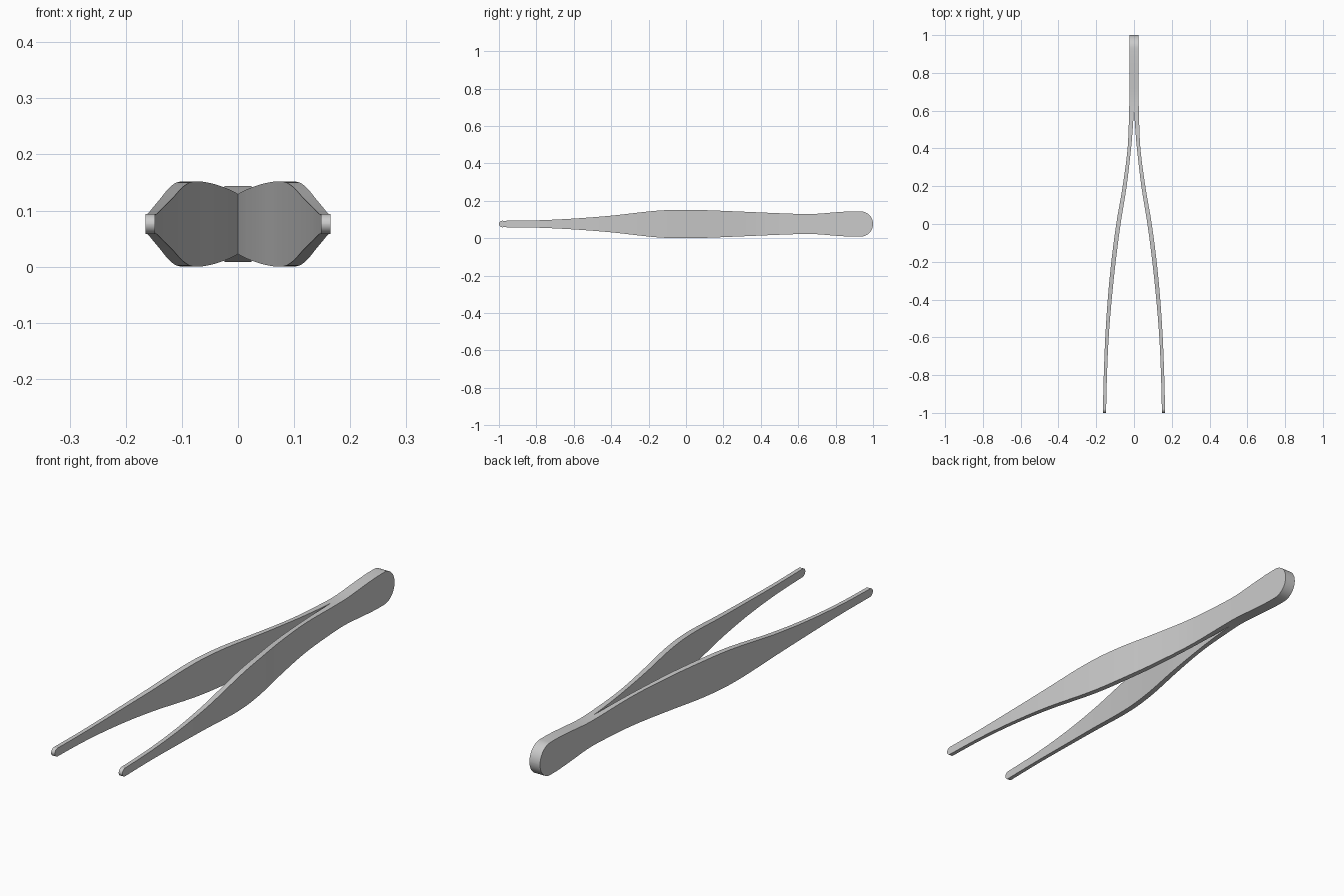
import bpy, bmesh, math

if "Cube" in bpy.data.objects:
    bpy.data.objects.remove(bpy.data.objects["Cube"])

ZC = 0.076      # mid height
SLIT = 0.61     # y where the two arms join
R_END, R_TIP, L_TIP = 0.068, 0.018, 0.022

# profiles as (y, value): blade half height, outer side x, inner side x
HEIGHT = [(-1, .017), (-.8, .0195), (-.6, .029), (-.4, .0445), (-.2, .067), (-.1, .0745),
          (0, .076), (.1, .074), (.3, .066), (.5, .0575), (.64, .053), (.7, .0545),
          (.8, .0625), (.88, .0675), (.932, .068), (1, .068)]
OUTER = [(-1, .165), (-.8, .160), (-.6, .152), (-.4, .139), (-.2, .120), (0, .094),
         (.2, .060), (.4, .034), (.61, .0255), (.7, .0245), (1, .0245)]
INNER = [(-1, .148), (-.8, .143), (-.6, .134), (-.4, .118), (-.2, .097), (0, .071),
         (.2, .039), (.4, .0155), (.5, .007), (SLIT, 0)]


def smooth(pts, y):
    """Cubic interpolation through profile points."""
    y = min(max(y, pts[0][0]), pts[-1][0])
    n = len(pts)

    def slope(i):
        a, b = pts[max(i - 1, 0)], pts[min(i + 1, n - 1)]
        return (b[1] - a[1]) / (b[0] - a[0])
    for i in range(n - 1):
        (y0, v0), (y1, v1) = pts[i], pts[i + 1]
        if y <= y1:
            h = y1 - y0
            t = (y - y0) / h
            return ((2*t**3 - 3*t**2 + 1) * v0 + (t**3 - 2*t**2 + t) * h * slope(i)
                    + (3*t**2 - 2*t**3) * v1 + (t**3 - t**2) * h * slope(i + 1))


# stations along the length: rounded tip, body, rounded handle end
stations = []
for i in range(8):
    a = i / 8 * math.pi / 2
    stations.append((-1 + L_TIP * (1 - math.cos(a)), max(R_TIP * math.sin(a), .0005)))
y_start, y_end = -1 + L_TIP, 1 - R_END
for a, b, n in ((y_start, SLIT, 48), (SLIT, y_end, 12)):
    for i in range(n):
        y = a + (b - a) * i / n
        stations.append((y, smooth(HEIGHT, y)))
for i in range(17):
    a = i / 16 * math.pi / 2
    stations.append((y_end + R_END * math.sin(a), max(R_END * math.cos(a), .0005)))

# one arm with its half of the handle, as a swept rectangle
bm = bmesh.new()
rings = []
for y, h in stations:
    xo = smooth(OUTER, y)
    xi = max(smooth(INNER, y), 0) if y < SLIT - 1e-5 else 0
    rings.append([bm.verts.new((x, y, ZC + z))
                  for x, z in ((xi, -h), (xo, -h), (xo, h), (xi, h))])
bm.faces.new(rings[0])
for (y, _), a, b in zip(stations, rings, rings[1:]):
    for k in range(4):
        if k == 3 and y > SLIT - 1e-5:
            continue  # the halves are joined here, no inner wall
        j = (k + 1) % 4
        bm.faces.new((a[k], a[j], b[j], b[k]))
bm.faces.new(rings[-1][::-1])
bmesh.ops.recalc_face_normals(bm, faces=bm.faces)
mesh = bpy.data.meshes.new("tweezers")
bm.to_mesh(mesh)
bm.free()
tweezers = bpy.data.objects.new("tweezers", mesh)
bpy.context.collection.objects.link(tweezers)

# mirrored arm
mirror = tweezers.modifiers.new("mirror_arm", 'MIRROR')
mirror.use_axis[0] = True
mirror.merge_threshold = 0.0002

bpy.context.view_layer.objects.active = tweezers
tweezers.select_set(True)
bpy.ops.object.modifier_apply(modifier=mirror.name)
bpy.ops.object.shade_smooth_by_angle(angle=math.radians(35))
